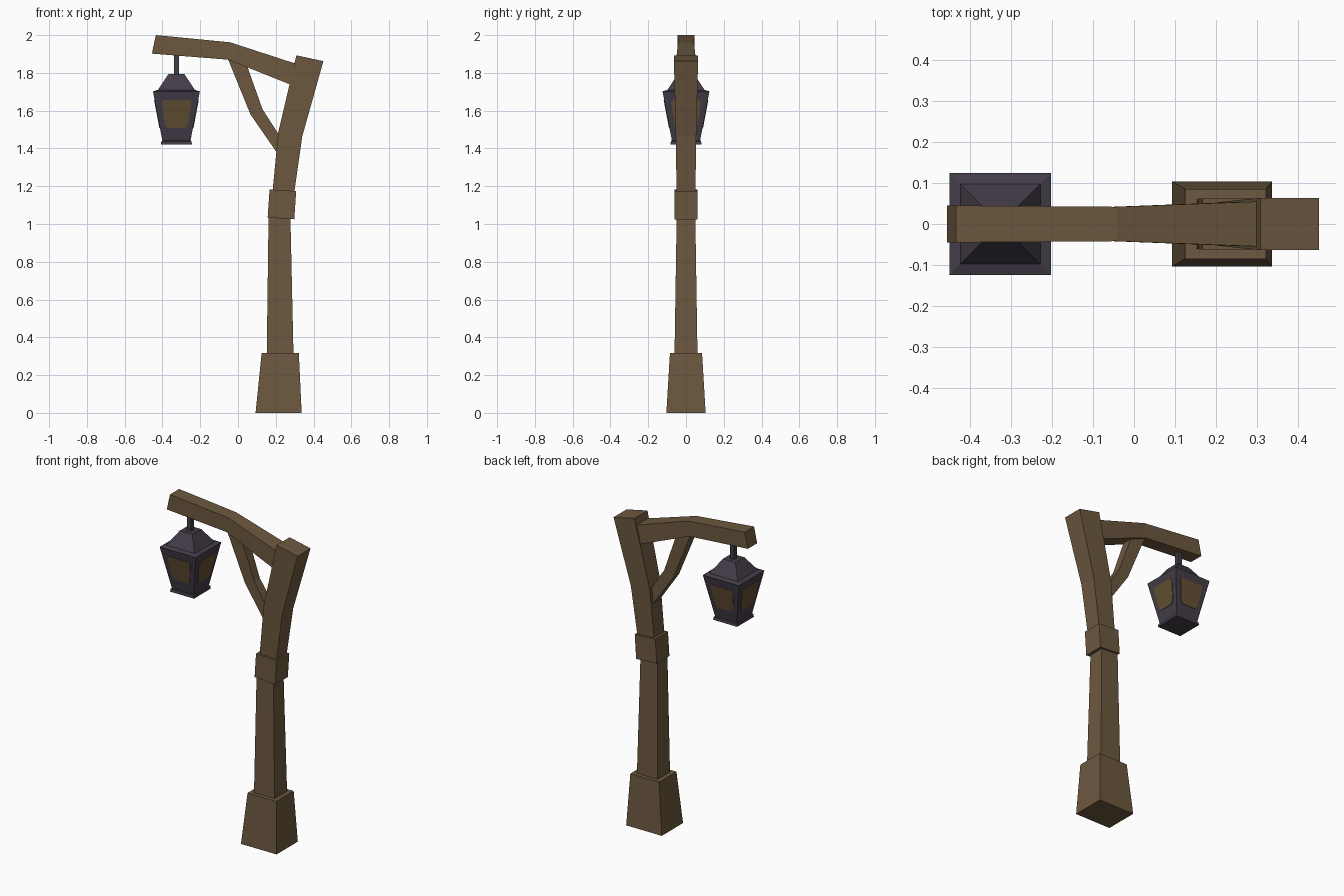
import bpy, bmesh, math
from mathutils import Matrix, Vector

if "Cube" in bpy.data.objects:
    bpy.data.objects.remove(bpy.data.objects["Cube"])


def material(name, rgb):
    m = bpy.data.materials.new(name)
    m.diffuse_color = (*rgb, 1)
    m.use_nodes = True
    m.node_tree.nodes["Principled BSDF"].inputs["Base Color"].default_value = m.diffuse_color
    return m


WOOD = material("brown wood", (0.150, 0.098, 0.050))
METAL = material("dark metal", (0.058, 0.046, 0.066))
GLASS = material("amber glass", (0.125, 0.080, 0.034))


def finish(name, bm, mat):
    bmesh.ops.recalc_face_normals(bm, faces=bm.faces)
    mesh = bpy.data.meshes.new(name)
    bm.to_mesh(mesh)
    bm.free()
    mesh.materials.append(mat)
    ob = bpy.data.objects.new(name, mesh)
    bpy.context.collection.objects.link(ob)
    return ob


def loft(name, sections, mat):
    """Four-sided beam; each section is (x1, z1, x2, z2, half depth)."""
    bm = bmesh.new()
    rings = [[bm.verts.new(p) for p in
              ((a, -h, b), (c, -h, d), (c, h, d), (a, h, b))]
             for a, b, c, d, h in sections]
    for r, s in zip(rings, rings[1:]):
        for i in range(4):
            j = (i + 1) % 4
            bm.faces.new((r[i], r[j], s[j], s[i]))
    bm.faces.new(rings[0])
    bm.faces.new(rings[-1])
    return finish(name, bm, mat)


# Wooden post
loft("post_base", [(0.093, 0, 0.337, 0, 0.104),
                   (0.125, 0.317, 0.322, 0.317, 0.085)], WOOD)
loft("lower_post", [(0.152, 0.30, 0.294, 0.30, 0.061),
                    (0.162, 1.06, 0.277, 1.06, 0.049)], WOOD)
loft("post_collar", [(0.157, 1.034, 0.298, 1.025, 0.062),
                     (0.167, 1.183, 0.308, 1.174, 0.062)], WOOD)
loft("upper_post", [(0.176, 1.10, 0.287, 1.09, 0.049),
                    (0.213, 1.485, 0.340, 1.463, 0.054),
                    (0.309, 1.893, 0.452, 1.862, 0.064)], WOOD)

# Bent arm and its brace
loft("arm", [(-0.456, 1.902, -0.435, 2.0, 0.045),
             (-0.052, 1.870, -0.042, 1.962, 0.042),
             (0.285, 1.735, 0.308, 1.848, 0.055)], WOOD)
loft("brace", [(-0.062, 1.895, 0.040, 1.860, 0.032),
               (0.066, 1.580, 0.130, 1.607, 0.027),
               (0.225, 1.350, 0.225, 1.460, 0.032)], WOOD)

# Lantern: square tiers as (half width, height)
CX = -0.326


def tiers(name, levels, mat=METAL):
    return loft(name, [(CX - h, z, CX + h, z, h) for h, z in levels], mat)


tiers("hanger_rod", [(0.014, 1.78), (0.014, 1.92)])
tiers("lantern_cap", [(0.124, 1.702), (0.098, 1.710), (0.043, 1.793)])
TOP, BOTTOM = (0.124, 1.702), (0.074, 1.438)
tiers("lantern_body", [BOTTOM, TOP])
tiers("lantern_foot", [(0.082, 1.420), (0.080, 1.438), (0.074, 1.442)])

# Chamfered window plates on the four sloping sides
half = [(0.045, 1.508), (0.060, 1.524), (0.079, 1.640), (0.068, 1.656)]
outline = half + [(-x, z) for x, z in reversed(half)]
slope = (TOP[0] - BOTTOM[0]) / (TOP[1] - BOTTOM[1])
for k, side in enumerate(("front", "right", "back", "left")):
    bm = bmesh.new()
    turn = Matrix.Rotation(k * math.pi / 2, 3, 'Z')
    loops = []
    for lift in (-0.002, 0.003):
        loops.append([bm.verts.new(turn @ Vector(
            (x, -(BOTTOM[0] + (z - BOTTOM[1]) * slope + lift), z))
            + Vector((CX, 0, 0))) for x, z in outline])
    n = len(outline)
    for i in range(n):
        j = (i + 1) % n
        bm.faces.new((loops[0][i], loops[0][j], loops[1][j], loops[1][i]))
    bm.faces.new(loops[0])
    bm.faces.new(loops[1])
    finish("window_" + side, bm, GLASS)
